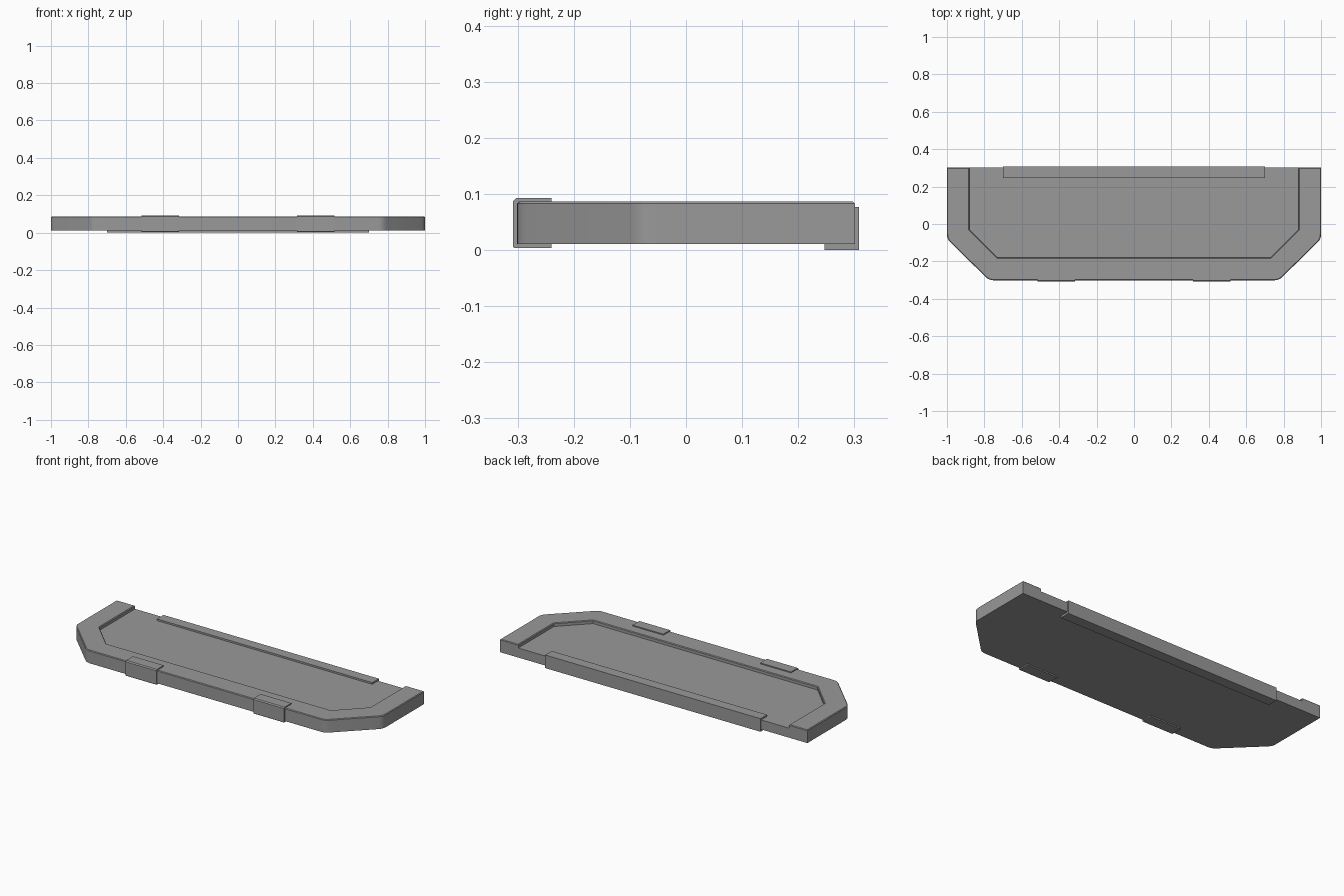
import bpy, bmesh
from mathutils import Vector

if "Cube" in bpy.data.objects:
    bpy.data.objects.remove(bpy.data.objects["Cube"])

BOTTOM, FLOOR, TOP, BACK = 0.011, 0.067, 0.087, 0.301

dark_grey = bpy.data.materials.new("dark_grey")
dark_grey.diffuse_color = (0.32, 0.32, 0.32, 1)
dark_grey.use_nodes = True
dark_grey.node_tree.nodes["Principled BSDF"].inputs["Base Color"].default_value = dark_grey.diffuse_color


def finish(bm, name):
    bmesh.ops.recalc_face_normals(bm, faces=bm.faces)
    me = bpy.data.meshes.new(name)
    bm.to_mesh(me)
    bm.free()
    me.materials.append(dark_grey)
    ob = bpy.data.objects.new(name, me)
    bpy.context.collection.objects.link(ob)
    bpy.ops.object.select_all(action='DESELECT')
    ob.select_set(True)
    bpy.context.view_layer.objects.active = ob
    bpy.ops.object.shade_smooth_by_angle(angle=0.5)
    return ob


def fillet(prev, corner, nxt, d, steps=4):
    """Round one outline corner with a short curve."""
    p, c, n = Vector(prev), Vector(corner), Vector(nxt)
    a, b = c + (p - c).normalized() * d, c + (n - c).normalized() * d
    return [tuple(a * (1 - t) ** 2 + c * 2 * t * (1 - t) + b * t * t)
            for t in (i / steps for i in range(steps + 1))]


def mirrored(half):
    return half + [(-x, y) for x, y in reversed(half)]


def lift(bm, faces, height):
    geom = bmesh.ops.extrude_face_region(bm, geom=faces)["geom"]
    bmesh.ops.translate(bm, vec=(0, 0, height),
                        verts=[g for g in geom if isinstance(g, bmesh.types.BMVert)])
    return [g for g in geom if isinstance(g, bmesh.types.BMFace)]


def make_tray():
    back, side, front = (1, BACK), (1, -0.08), (0.775, -BACK)
    outer = mirrored([back] + fillet(back, side, front, 0.025)
                     + fillet(side, front, (0, -BACK), 0.025))
    inner = mirrored([(0.88, BACK), (0.88, -0.03), (0.73, -0.18)])
    bm = bmesh.new()
    vo = [bm.verts.new((x, y, BOTTOM)) for x, y in outer]
    vi = [bm.verts.new((x, y, BOTTOM)) for x, y in inner]
    rim = bm.faces.new(vo + vi[::-1])
    floor = bm.faces.new(vi)
    tops = lift(bm, [rim, floor], FLOOR - BOTTOM)
    # the rim is the face that reaches the full width
    rim_top = [f for f in tops if max(v.co.x for v in f.verts) > 0.95]
    lift(bm, rim_top, TOP - FLOOR)
    bmesh.ops.recalc_face_normals(bm, faces=bm.faces)
    bmesh.ops.dissolve_limit(bm, angle_limit=0.01, verts=bm.verts, edges=bm.edges)
    # small chamfer around the rim's top edge
    edges = [e for e in bm.edges if all(v.co.z > TOP - 0.001 for v in e.verts)]
    bmesh.ops.bevel(bm, geom=edges, offset=0.004, segments=1, affect='EDGES')
    return finish(bm, "tray")


def make_clip(name, x0, x1, profile):
    """Extrude a (y, z) C-shaped section along x."""
    bm = bmesh.new()
    face = bm.faces.new([bm.verts.new((x0, y, z)) for y, z in profile])
    geom = bmesh.ops.extrude_face_region(bm, geom=[face])["geom"]
    bmesh.ops.translate(bm, vec=(x1 - x0, 0, 0),
                        verts=[g for g in geom if isinstance(g, bmesh.types.BMVert)])
    return finish(bm, name)


make_tray()

# two front clips wrapping the rim
front_profile = [(-0.24, 0.004), (-0.306, 0.004), (-0.308, 0.006), (-0.308, 0.087),
                 (-0.302, 0.093), (-0.24, 0.093), (-0.24, 0.085),
                 (-0.296, 0.085), (-0.296, 0.013), (-0.24, 0.013)]
for label, cx in (("left", -0.415), ("right", 0.415)):
    make_clip("front_clip_" + label, cx - 0.1, cx + 0.1, front_profile)

# long back clip wrapping the open edge of the floor
back_profile = [(0.247, 0.0), (0.308, 0.0), (0.308, 0.077), (0.247, 0.077),
                (0.247, 0.065), (0.298, 0.065), (0.298, 0.013), (0.247, 0.013)]
make_clip("back_clip", -0.7, 0.7, back_profile)
